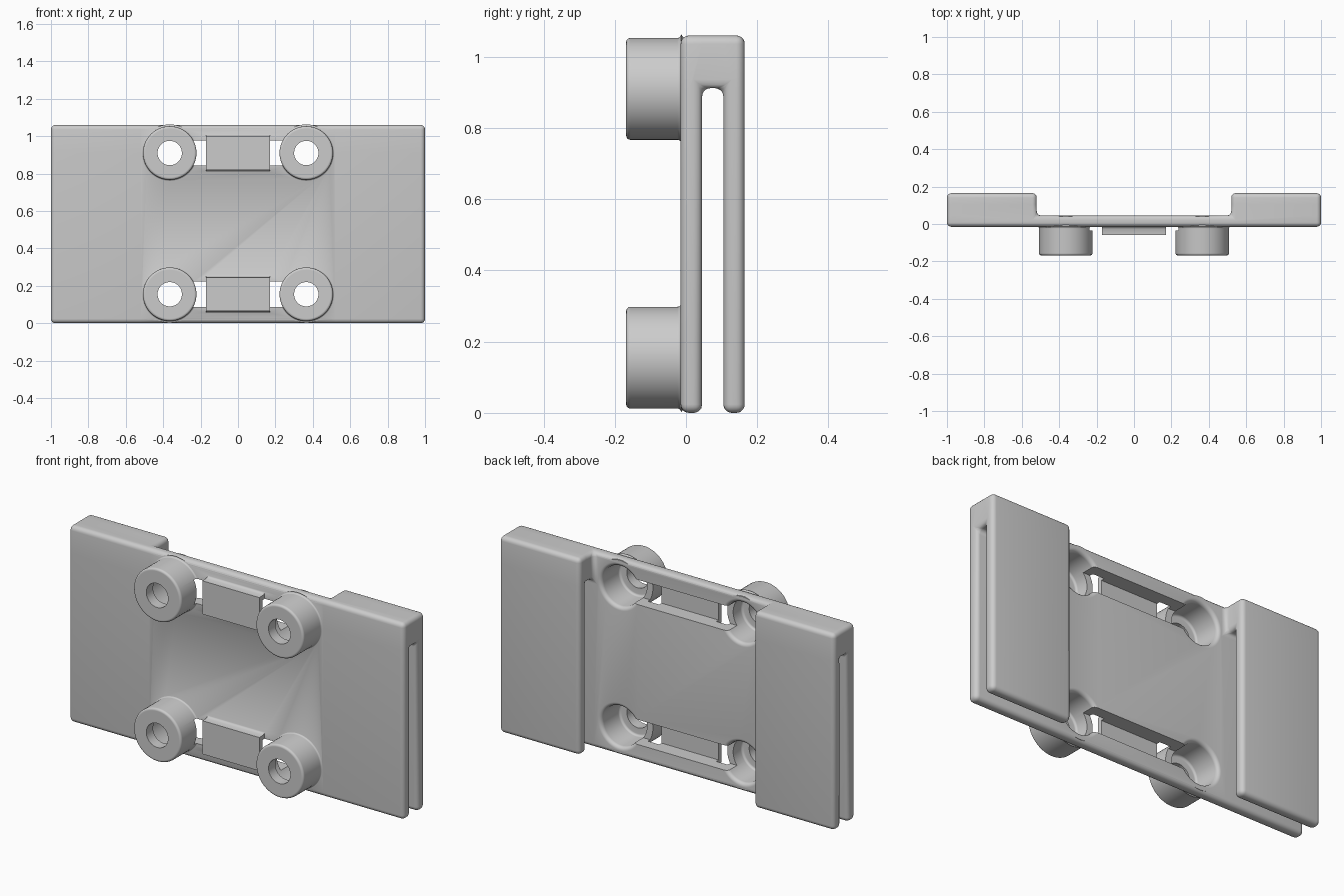
import bpy, bmesh, math
from mathutils import Vector

cube = bpy.data.objects.get("Cube")
if cube:
    bpy.data.objects.remove(cube, do_unlink=True)

grey = bpy.data.materials.new("plain grey")
grey.use_nodes = True
grey.diffuse_color = (0.6, 0.6, 0.6, 1)
grey.node_tree.nodes["Principled BSDF"].inputs["Base Color"].default_value = (0.6, 0.6, 0.6, 1)

BOSS_X = 0.365
ROWS = (0.155, 0.91)


def finish(name, bm):
    bmesh.ops.recalc_face_normals(bm, faces=bm.faces)
    mesh = bpy.data.meshes.new(name)
    bm.to_mesh(mesh)
    bm.free()
    mesh.materials.append(grey)
    ob = bpy.data.objects.new(name, mesh)
    bpy.context.collection.objects.link(ob)
    return ob


def prism(bm, profile, x0, x1, z):
    """Extrude a (y, z) outline along x."""
    a, b = ([bm.verts.new((x, y, z + h)) for y, h in profile] for x in (x0, x1))
    bm.faces.new(a)
    bm.faces.new(b[::-1])
    n = len(a)
    for i in range(n):
        j = (i + 1) % n
        bm.faces.new((a[i], b[i], b[j], a[j]))


def box(bm, x0, x1, y0, y1, z, half):
    prism(bm, [(y0, -half), (y1, -half), (y1, half), (y0, half)], x0, x1, z)


def lathe(bm, profile, x, z, steps=64):
    """Turn a (radius, y) outline about an axis along y."""
    rings = []
    for r, y in profile:
        rings.append([bm.verts.new((x + r * math.cos(t), y, z + r * math.sin(t)))
                      for t in (2 * math.pi * i / steps for i in range(steps))])
    for a, b in zip(rings, rings[1:]):
        for i in range(steps):
            j = (i + 1) % steps
            bm.faces.new((a[i], a[j], b[j], b[i]))
    bm.faces.new(rings[0])
    bm.faces.new(rings[-1])


def arc(cr, cy, rad, start, end, n=6):
    """Points of a small fillet arc in (radius, y), angles in degrees."""
    out = []
    for i in range(n + 1):
        t = math.radians(start + (end - start) * i / n)
        out.append((cr + rad * math.cos(t), cy + rad * math.sin(t)))
    return out


# Clip plate: front sheet with two back flaps folded over the top
xs, ys, zs = (-1, -0.52, 0.52, 1), (-0.015, 0.045, 0.105, 0.165), (0, 0.912, 1.06)
solid = {(i, j, k) for i in range(3) for j in range(3) for k in range(2)
         if j == 0 or (i != 1 and (j == 2 or k == 1))}
bm = bmesh.new()
verts = {}


def corner(i, j, k):
    if (i, j, k) not in verts:
        verts[i, j, k] = bm.verts.new((xs[i], ys[j], zs[k]))
    return verts[i, j, k]


for cell in solid:
    for axis in range(3):
        for side in (0, 1):
            near = list(cell)
            near[axis] += 2 * side - 1
            if tuple(near) in solid:
                continue
            ring = []
            for u, v in ((0, 0), (1, 0), (1, 1), (0, 1)):
                c = list(cell)
                c[axis] += side
                c[(axis + 1) % 3] += u
                c[(axis + 2) % 3] += v
                ring.append(corner(*c))
            bm.faces.new(ring if side else ring[::-1])
bmesh.ops.dissolve_limit(bm, angle_limit=0.01, verts=bm.verts, edges=bm.edges)
body = finish("clip_plate", bm)
bevel = body.modifiers.new("rounding", "BEVEL")
bevel.width, bevel.segments, bevel.use_clamp_overlap = 0.024, 5, False

# Hollow bosses and raised strap bridges
boss = ([(0.13, -0.168)] + arc(0.131, -0.156, 0.012, -90, 0)
        + arc(0.153, -0.024, 0.01, 180, 90) + [(0.143, -0.005), (0.143, 0.044)])
bridge = [(0.02, -0.105), (-0.013, -0.105), (-0.018, -0.097), (-0.027, -0.092), (-0.06, -0.09)]
bridge += [(y, -z) for y, z in reversed(bridge)]
adds = bmesh.new()
for z in ROWS:
    for x in (-BOSS_X, BOSS_X):
        lathe(adds, boss, x, z)
    prism(adds, bridge, -0.17, 0.17, z)
adds = finish("bosses_and_bridges", adds)

# Stepped bores, and the slots that run behind the bridges
bore = ([(0.065, -0.2)] + [(0.065, -0.11)] + arc(0.096, -0.098, 0.012, -90, 0)
        + arc(0.128, 0.025, 0.02, 180, 90) + [(0.128, 0.08)])
bores, slots = bmesh.new(), bmesh.new()
for z in ROWS:
    for x in (-BOSS_X, BOSS_X):
        lathe(bores, bore, x, z)
    box(slots, -BOSS_X, BOSS_X, -0.035, 0.09, z, 0.067)
bores, slots = finish("bore_cutter", bores), finish("slot_cutter", slots)

for helper, mode in ((adds, "UNION"), (bores, "DIFFERENCE"), (slots, "DIFFERENCE")):
    helper.hide_render = True
    m = body.modifiers.new(helper.name, "BOOLEAN")
    m.object, m.operation, m.solver = helper, mode, "EXACT"

# Bake the cuts, then smooth the rounded edges
for ob in bpy.context.selected_objects:
    ob.select_set(False)
bpy.context.view_layer.objects.active = body
body.select_set(True)
for name in [m.name for m in body.modifiers]:
    bpy.ops.object.modifier_apply(modifier=name)
for helper in (adds, bores, slots):
    bpy.data.objects.remove(helper, do_unlink=True)
bpy.ops.object.shade_smooth_by_angle(angle=math.radians(35))
